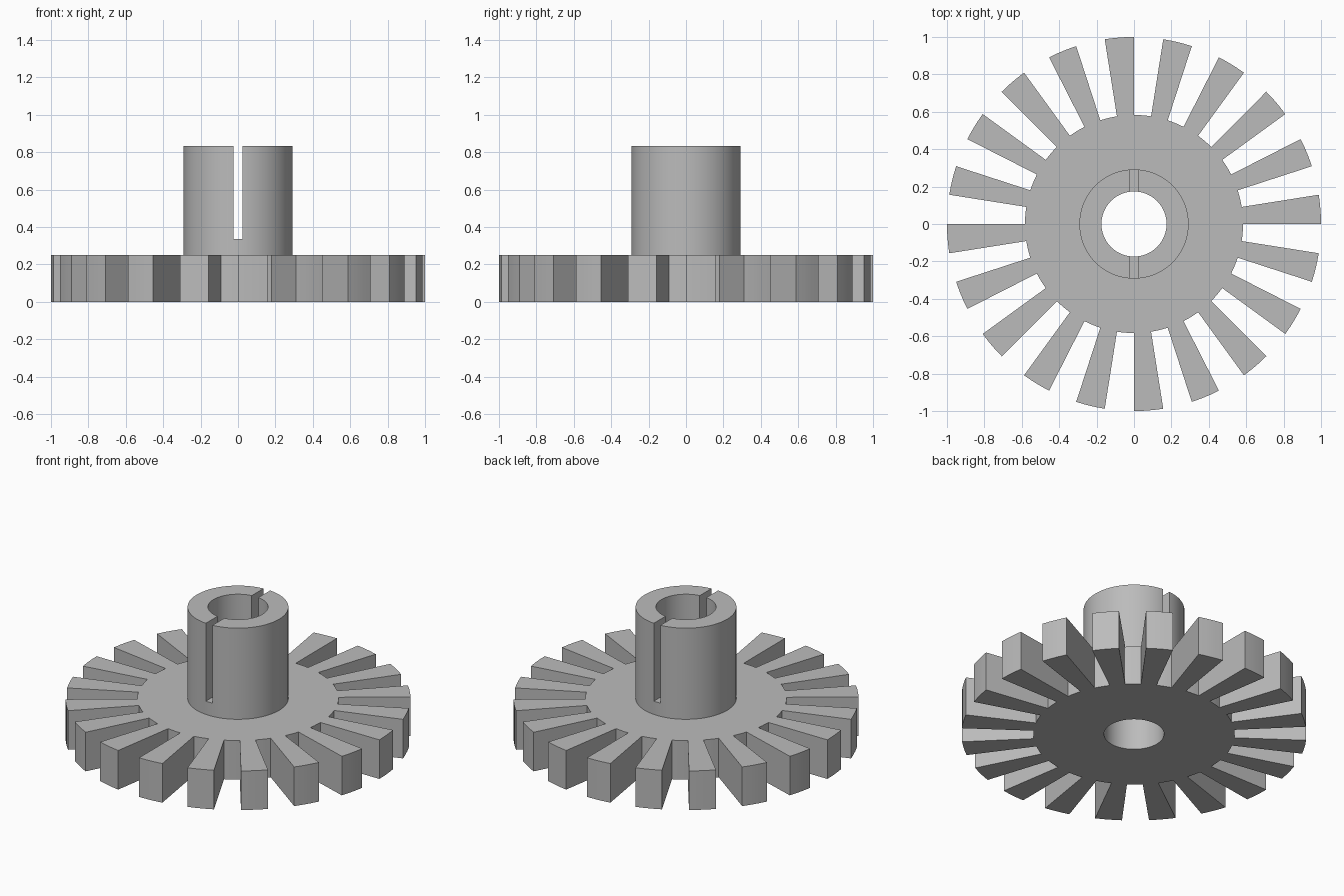
import bpy, bmesh, math

if "Cube" in bpy.data.objects:
    bpy.data.objects.remove(bpy.data.objects["Cube"])

TEETH, SEG = 20, 3                 # tooth count, arc steps per tooth and per gap
N = TEETH * SEG * 2
BORE, HUB, ROOT, TIP = 0.174, 0.292, 0.583, 1.0
RIM_Z, TOP_Z = 0.25, 0.833
SLOT_W, SLOT_Z = 0.047, 0.335

grey = bpy.data.materials.new("grey")
grey.diffuse_color = (0.5, 0.5, 0.5, 1)
grey.use_nodes = True
grey.node_tree.nodes["Principled BSDF"].inputs["Base Color"].default_value = grey.diffuse_color

bm = bmesh.new()
cache = {}


def v(r, z, i):
    key = (r, z, i % N)
    if key not in cache:
        a = 2 * math.pi * (i % N) / N
        cache[key] = bm.verts.new((r * math.cos(a), r * math.sin(a), z))
    return cache[key]


def strip(i, p, q):
    """One quad of a revolved strip between profile points p and q."""
    bm.faces.new((v(*p, i), v(*q, i), v(*q, i + 1), v(*p, i + 1)))


for i in range(N):
    # disc, hub and bore
    strip(i, (BORE, 0), (ROOT, 0))
    strip(i, (ROOT, RIM_Z), (HUB, RIM_Z))
    strip(i, (HUB, RIM_Z), (HUB, TOP_Z))
    strip(i, (HUB, TOP_Z), (BORE, TOP_Z))
    strip(i, (BORE, TOP_Z), (BORE, 0))
    # teeth alternate with gaps
    if (i // SEG) % 2 == 0:
        strip(i, (ROOT, 0), (TIP, 0))
        strip(i, (TIP, 0), (TIP, RIM_Z))
        strip(i, (TIP, RIM_Z), (ROOT, RIM_Z))
    else:
        strip(i, (ROOT, 0), (ROOT, RIM_Z))
    # radial flanks
    if i % SEG == 0:
        bm.faces.new((v(ROOT, 0, i), v(TIP, 0, i), v(TIP, RIM_Z, i), v(ROOT, RIM_Z, i)))
bmesh.ops.recalc_face_normals(bm, faces=bm.faces)

mesh = bpy.data.meshes.new("toothed_wheel")
bm.to_mesh(mesh)
bm.free()
mesh.materials.append(grey)
wheel = bpy.data.objects.new("toothed_wheel", mesh)
bpy.context.collection.objects.link(wheel)

# slot across the hub, running front to back
bpy.ops.mesh.primitive_cube_add(size=1, location=(0, 0, SLOT_Z + 0.5))
cutter = bpy.context.object
cutter.name = "slot_cutter"
cutter.scale = (SLOT_W, 1, 1)
cutter.hide_render = True
cut = wheel.modifiers.new("slot", 'BOOLEAN')
cut.operation, cut.solver, cut.object = 'DIFFERENCE', 'EXACT', cutter

bpy.ops.object.select_all(action='DESELECT')
bpy.context.view_layer.objects.active = wheel
wheel.select_set(True)
bpy.ops.object.modifier_apply(modifier=cut.name)
bpy.data.objects.remove(cutter)
bpy.ops.object.shade_smooth_by_angle(angle=math.radians(30))
